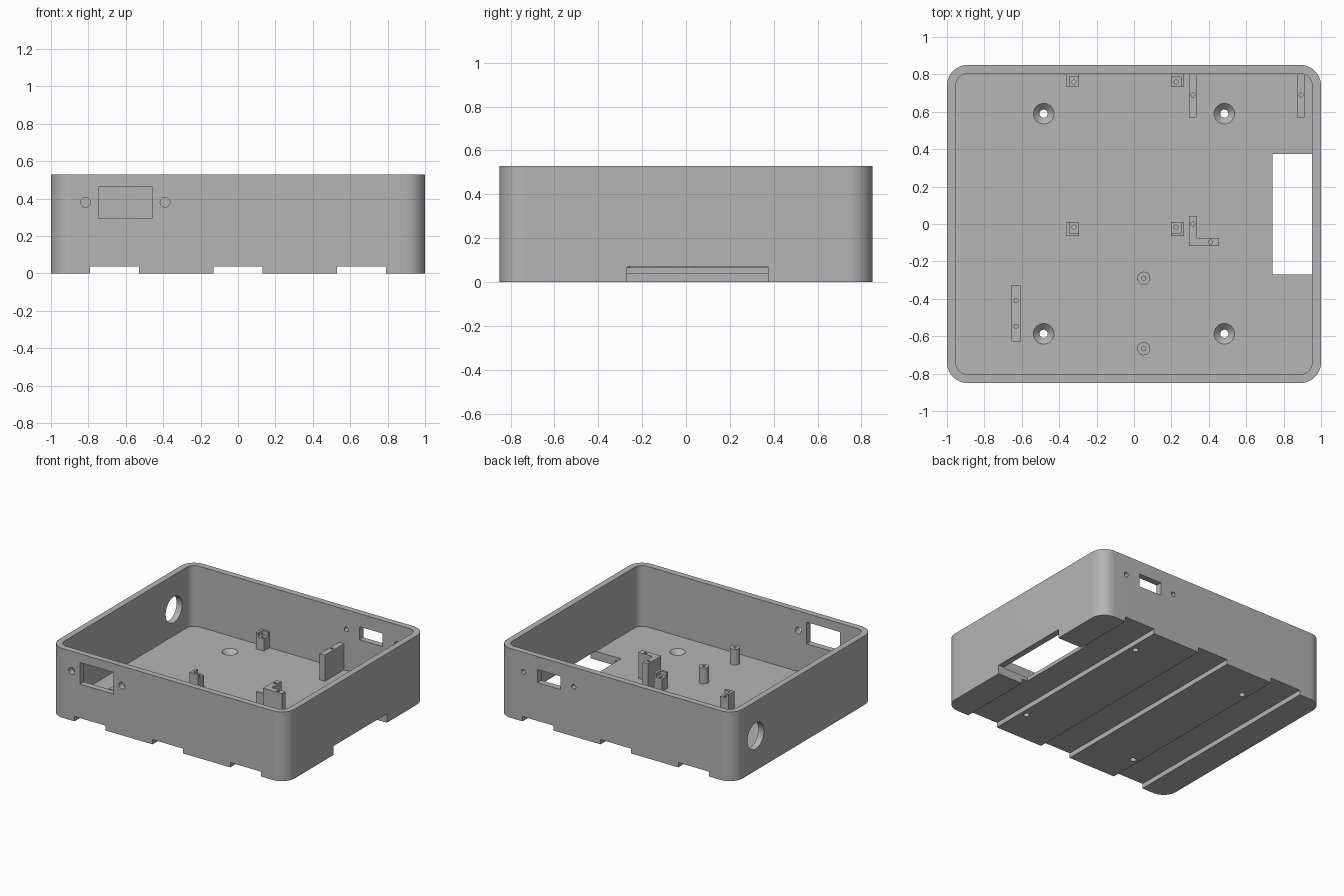
import bpy, bmesh
from math import cos, sin, pi, radians
from mathutils import Matrix

default = bpy.data.objects.get("Cube")
if default:
    bpy.data.objects.remove(default, do_unlink=True)

grey = bpy.data.materials.new("plain grey")
grey.use_nodes = True
COLOUR = (0.46, 0.46, 0.46, 1)
grey.diffuse_color = COLOUR
grey.node_tree.nodes["Principled BSDF"].inputs["Base Color"].default_value = COLOUR

FLOOR = 0.065
ROOT = 0.055          # fittings start slightly inside the floor
HEIGHT = 0.53
HX, HY, WALL = 1.0, 0.85, 0.047


def add_object(name, bm):
    bmesh.ops.recalc_face_normals(bm, faces=bm.faces)
    mesh = bpy.data.meshes.new(name)
    bm.to_mesh(mesh)
    bm.free()
    mesh.materials.append(grey)
    obj = bpy.data.objects.new(name, mesh)
    bpy.context.collection.objects.link(obj)
    return obj


def prism(name, outline, z0, z1):
    bm = bmesh.new()
    base = bm.faces.new([bm.verts.new((x, y, z0)) for x, y in outline])
    top = bmesh.ops.extrude_face_region(bm, geom=[base])["geom"]
    for v in top:
        if isinstance(v, bmesh.types.BMVert):
            v.co.z = z1
    return add_object(name, bm)


def box(name, x0, x1, y0, y1, z0, z1):
    return prism(name, [(x0, y0), (x1, y0), (x1, y1), (x0, y1)], z0, z1)


def rounded(hx, hy, r, steps=14):
    pts = []
    for k, (sx, sy) in enumerate([(1, 1), (-1, 1), (-1, -1), (1, -1)]):
        for i in range(steps + 1):
            a = (k + i / steps) * pi / 2
            pts.append((sx * (hx - r) + r * cos(a), sy * (hy - r) + r * sin(a)))
    return pts


def cylinder(name, centre, r1, r2, depth, axis="Z", sides=32):
    turn = {"Z": Matrix(), "X": Matrix.Rotation(pi / 2, 4, "Y"),
            "Y": Matrix.Rotation(pi / 2, 4, "X")}[axis]
    bm = bmesh.new()
    bmesh.ops.create_cone(bm, cap_ends=True, segments=sides, radius1=r1, radius2=r2,
                          depth=depth, matrix=Matrix.Translation(centre) @ turn)
    return add_object(name, bm)


def cut(target, *cutters):
    for c in cutters:
        mod = target.modifiers.new("cut", "BOOLEAN")
        mod.operation, mod.solver, mod.object = "DIFFERENCE", "EXACT", c
    graph = bpy.context.evaluated_depsgraph_get()
    mesh = bpy.data.meshes.new_from_object(target.evaluated_get(graph))
    target.modifiers.clear()
    target.data = mesh
    for c in cutters:
        bpy.data.objects.remove(c, do_unlink=True)


def pilot(x, y, top):
    # Blind screw hole sunk from the top of a fitting
    return cylinder("pilot", (x, y, top), 0.011, 0.011, 0.16, sides=16)


# Open tray with rounded corners
case = prism("case", rounded(HX, HY, 0.11), 0, HEIGHT)
cutters = [prism("cavity", rounded(HX - WALL, HY - WALL, 0.063), FLOOR, 1)]

# Channels along the underside
for x in (-0.66, 0, 0.66):
    cutters.append(box("channel", x - 0.13, x + 0.13, -1, 1, -0.1, 0.037))

# Cable opening in the floor and the notch below the side wall
cutters.append(box("floor_opening", 0.74, 0.945, -0.27, 0.375, -0.1, 0.2))
cutters.append(box("side_notch", 0.9, 1.1, -0.27, 0.375, -0.1, 0.068))

# Socket windows with screw holes: front and back
for y, x0, x1, z0, z1, holes, r in [
        (-HY, -0.745, -0.46, 0.297, 0.463, (-0.815, -0.39), 0.026),
        (HY, 0.468, 0.664, 0.33, 0.43, (0.783, 0.357), 0.018)]:
    cutters.append(box("window", x0, x1, y - 0.1, y + 0.1, z0, z1))
    for x in holes:
        cutters.append(cylinder("screw", (x, y, 0.38), r, r, 0.2, "Y", 24))

# Round hole in the left-hand end wall
cutters.append(cylinder("round_hole", (-HX, 0.585, 0.265), 0.1, 0.1, 0.2, "X", 48))

# Countersunk mounting holes through the floor
for x in (-0.483, 0.483):
    for y in (-0.587, 0.59):
        cutters.append(cylinder("shaft", (x, y, 0), 0.022, 0.022, 0.3))
        cutters.append(cylinder("sink", (x, y, 0.05), 0.018, 0.062, 0.044))
cut(case, *cutters)

# Corner posts that hold a board: outer lip, lower ledge, screw hole
LIP, LEDGE = 0.19, 0.16
for sx, side in ((-1, "right"), (1, "left")):
    for sy, end in ((-1, "front"), (1, "back")):
        cx, cy = -0.048 + sx * 0.281, 0.371 + sy * 0.4
        post = box(f"board_post_{end}_{side}", cx - 0.035, cx + 0.035,
                   cy - 0.036, cy + 0.036, ROOT, LIP)
        ox, oy = cx - sx * 0.018, cy - sy * 0.018
        seat = box("seat", ox - 0.035, ox + 0.035, oy - 0.036, oy + 0.036, LEDGE, 0.3)
        cut(post, seat, pilot(cx - sx * 0.008, cy - sy * 0.012, LEDGE))

# Tall rails against the back wall
TALL = 0.265
for x, name in ((0.315, "inner_rail"), (0.893, "outer_rail")):
    rail = box(name, x - 0.022, x + 0.022, 0.57, 0.81, ROOT, TALL)
    cut(rail, pilot(x, 0.69, TALL))

# Angled bracket facing the rails
bracket = prism("angle_bracket", [(0.293, -0.118), (0.455, -0.118), (0.455, -0.075),
                                  (0.337, -0.075), (0.337, 0.043), (0.293, 0.043)],
                ROOT, TALL)
cut(bracket, pilot(0.315, 0, TALL), pilot(0.41, -0.097, TALL))

# Low rail beside the right-hand wall
LOW = 0.2
low_rail = box("low_rail", -0.658, -0.604, -0.627, -0.33, ROOT, LOW)
cut(low_rail, pilot(-0.631, -0.41, LOW), pilot(-0.631, -0.547, LOW))

# Round standoffs
standoffs = []
for y, name in ((-0.29, "standoff_back"), (-0.667, "standoff_front")):
    s = cylinder(name, (0.052, y, (ROOT + 0.185) / 2), 0.035, 0.035, 0.185 - ROOT)
    cut(s, pilot(0.052, y, 0.185))
    standoffs.append(s)

# Smooth the curved surfaces, keep edges crisp
bpy.ops.object.select_all(action="DESELECT")
for obj in [case] + standoffs:
    obj.select_set(True)
bpy.context.view_layer.objects.active = case
bpy.ops.object.shade_smooth_by_angle(angle=radians(30))
